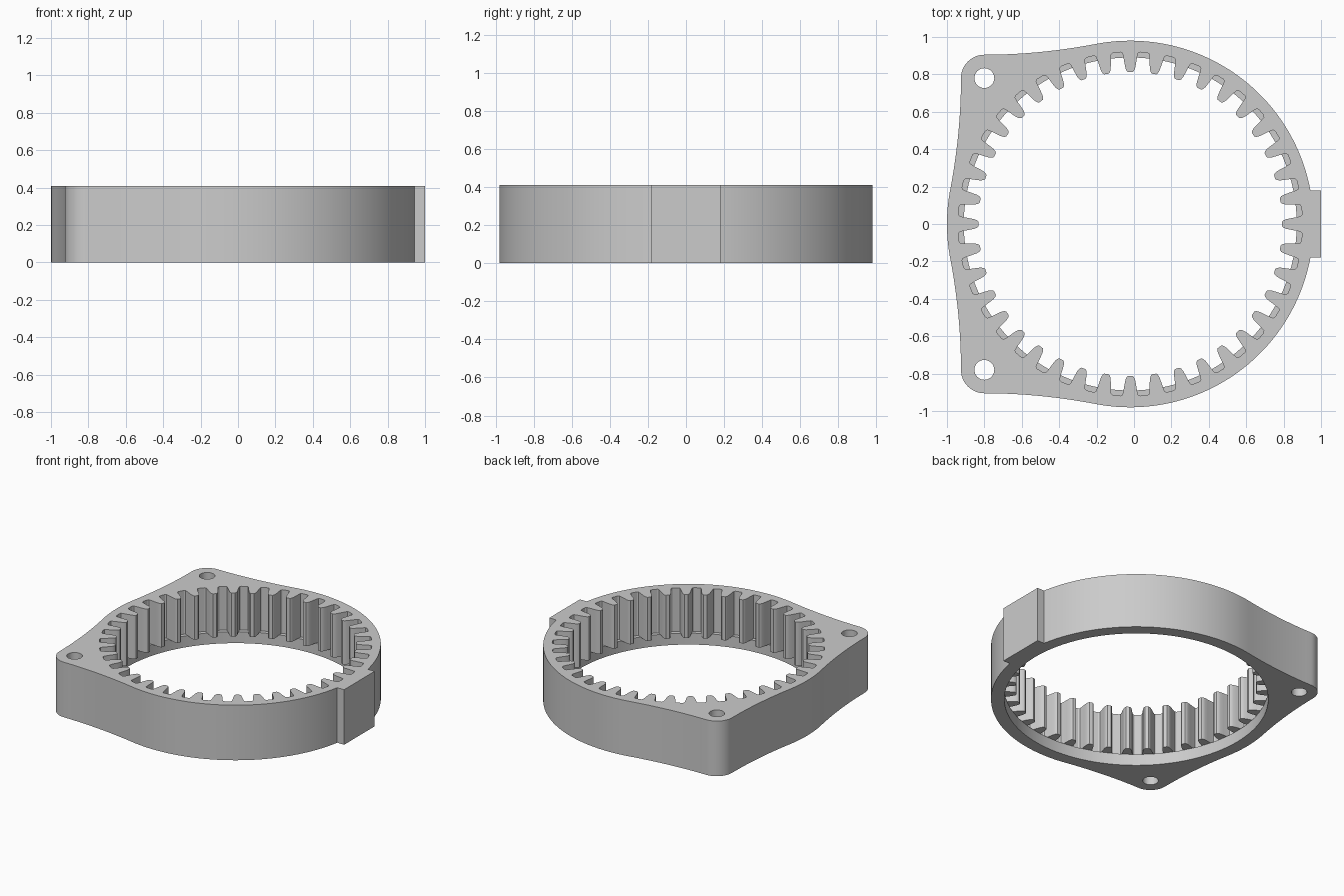
import bpy
import bmesh
from math import sin, cos, asin, pi, radians
from mathutils import Vector

if "Cube" in bpy.data.objects:
    bpy.data.objects.remove(bpy.data.objects["Cube"], do_unlink=True)

HEIGHT, LEDGE = 0.41, 0.085      # overall height, underside of the teeth
RING, BORE, TEETH = 0.98, 0.89, 40
CENTRE_X = -0.02
EAR, EAR_RADIUS, HOLE = 0.78, 0.125, 0.053
# Tooth flank from root to tip: radius, half width; CROSS is where it meets the bore
FLANK = [(0.92, 0.052), (0.914, 0.042), (BORE, 0.036), (0.86, 0.031),
         (0.835, 0.026), (0.82, 0.020), (0.812, 0.012)]
CROSS = 2


def polar(r, a, cx=0, cy=0):
    return Vector((cx + r * cos(a), cy + r * sin(a)))


def arc(r, start, end, n, cx=0, cy=0):
    return [polar(r, start + (end - start) * i / n, cx, cy) for i in range(n + 1)]


def blend(a, b, c, n=14):
    """Interior points of a quadratic curve."""
    return [a * (1 - t) ** 2 + b * 2 * t * (1 - t) + c * t * t
            for t in (i / n for i in range(1, n))]


def outline():
    """Round ring with a flat tab on one side and two ears on the other."""
    leave = radians(100)
    top = EAR + EAR_RADIUS
    upper = [Vector((1.02, 0.18))]
    upper += arc(RING, asin(0.18 / RING), leave, 48)
    curve = blend(polar(RING, leave), Vector((-0.48, top)), Vector((-EAR, top)))
    upper += curve
    upper += arc(EAR_RADIUS, pi / 2, pi, 12, -EAR, EAR)
    upper += [Vector((-p.y, -p.x)) for p in reversed(curve)]
    upper += arc(RING, radians(170), pi, 6)
    return upper + [Vector((p.x, -p.y)) for p in reversed(upper[:-1])]


bm = bmesh.new()


def place(points, z):
    return [bm.verts.new((p.x + CENTRE_X, p.y, z)) for p in points]


def wall(low, high):
    """Band of quads between two closed loops."""
    for i in range(len(low)):
        j = (i + 1) % len(low)
        bm.faces.new((low[i], low[j], high[j], high[i]))


def cap(loops):
    """Flat face with holes, bounded by closed loops."""
    edges = [bm.edges.get((lp[i - 1], lp[i])) for lp in loops for i in range(len(lp))]
    bmesh.ops.triangle_fill(bm, edges=edges, use_beauty=True, normal=(0, 0, 1))


# Outer wall and bolt holes
bottom_loops, top_loops = [], []
side_loops = [outline()]
for side in (1, -1):
    side_loops.append(arc(HOLE, 0, 2 * pi, 32, -EAR, side * EAR)[:-1])
for points in side_loops:
    low, high = place(points, 0), place(points, HEIGHT)
    wall(low, high)
    bottom_loops.append(low)
    top_loops.append(high)

# Toothed inner wall, from the ledge to the top
gear = []
for k in range(TEETH):
    mid = 2 * pi * k / TEETH
    gear += [polar(r, mid - w / r) for r, w in FLANK]
    gear += [polar(r, mid + w / r) for r, w in reversed(FLANK)]
gear_low, gear_high = place(gear, LEDGE), place(gear, HEIGHT)
wall(gear_low, gear_high)
top_loops.append(gear_high)

# Plain bore below the teeth, sharing the points where the flanks cross it
STEP = 2 * len(FLANK)
bore_points, bore_high = [], []
half = FLANK[CROSS][1] / BORE
for k in range(TEETH):
    mid = 2 * pi * k / TEETH
    base = k * STEP
    a, b = base + CROSS, base + STEP - 1 - CROSS
    under = arc(BORE, mid - half, mid + half, 4)
    gap = arc(BORE, mid + half, mid + 2 * pi / TEETH - half, 4)
    under_verts = place(under[1:-1], LEDGE)
    gap_verts = place(gap[1:-1], LEDGE)
    bore_points += under[:-1] + gap[:-1]
    bore_high += [gear_low[a]] + under_verts + [gear_low[b]] + gap_verts
    # Underside of the tooth, then the ledge in the gap beside it
    bm.faces.new(gear_low[a:b + 1] + under_verts[::-1])
    gap_edge = [gear_low[i % len(gear_low)] for i in range(b, a + STEP + 1)]
    bm.faces.new(gap_edge + gap_verts[::-1])
bore_low = place(bore_points, 0)
wall(bore_low, bore_high)
bottom_loops.append(bore_low)

# Flat top and bottom
cap(bottom_loops)
cap(top_loops)
bmesh.ops.recalc_face_normals(bm, faces=bm.faces[:])

mesh = bpy.data.meshes.new("ring_gear_housing")
bm.to_mesh(mesh)
bm.free()

grey = bpy.data.materials.new("plain_grey")
grey.use_nodes = True
colour = (0.6, 0.6, 0.6, 1)
grey.diffuse_color = colour
grey.node_tree.nodes["Principled BSDF"].inputs["Base Color"].default_value = colour
mesh.materials.append(grey)

housing = bpy.data.objects.new("ring_gear_housing", mesh)
bpy.context.collection.objects.link(housing)
bpy.ops.object.select_all(action="DESELECT")
housing.select_set(True)
bpy.context.view_layer.objects.active = housing
bpy.ops.object.shade_smooth_by_angle(angle=radians(30))
